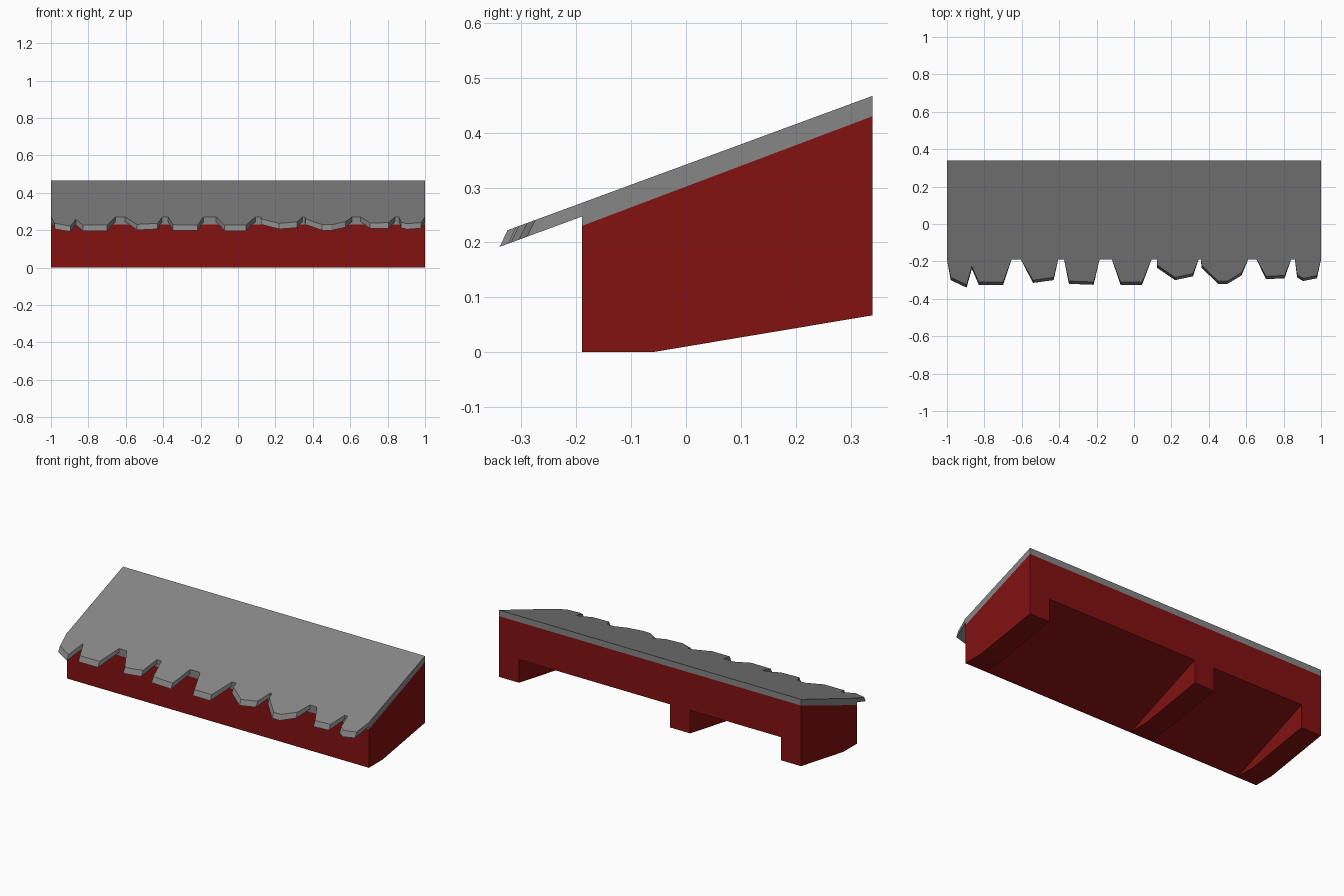
import bpy, bmesh

if "Cube" in bpy.data.objects:
    bpy.data.objects.remove(bpy.data.objects["Cube"], do_unlink=True)

FRONT, BACK = -0.19, 0.34      # depth of the body
SLOPE = 0.368                  # pitch of the roof


def material(name, colour):
    m = bpy.data.materials.new(name)
    m.use_nodes = True
    m.diffuse_color = colour
    m.node_tree.nodes["Principled BSDF"].inputs["Base Color"].default_value = colour
    return m


def make(name, bm, mat):
    bmesh.ops.recalc_face_normals(bm, faces=bm.faces)
    mesh = bpy.data.meshes.new(name)
    bm.to_mesh(mesh)
    bm.free()
    mesh.materials.append(mat)
    ob = bpy.data.objects.new(name, mesh)
    bpy.context.collection.objects.link(ob)
    return ob


def extrude_x(name, profile, x0, x1, mat):
    """Solid from a (y, z) profile running from x0 to x1."""
    bm = bmesh.new()
    face = bm.faces.new([bm.verts.new((x0, y, z)) for y, z in profile])
    new = bmesh.ops.extrude_face_region(bm, geom=[face], use_keep_orig=True)["geom"]
    verts = [g for g in new if isinstance(g, bmesh.types.BMVert)]
    bmesh.ops.translate(bm, verts=verts, vec=(x1 - x0, 0, 0))
    return make(name, bm, mat)


def roof_z(y):
    return 0.272 + SLOPE * (y - FRONT)


grey = material("roof grey", (0.24, 0.24, 0.24, 1))
red = material("dark red", (0.225, 0.0055, 0.0055, 1))

# Red body
body = extrude_x("body", [(FRONT, 0), (-0.06, 0), (BACK, 0.067), (BACK, 0.43), (FRONT, 0.23)],
                 -1, 1, red)

# Wedge recesses underneath, leaving three ribs
for x0, x1 in [(-0.867, -0.266), (-0.133, 0.867)]:
    cutter = extrude_x("recess_cutter", [(-0.434, -0.1), (0.4, 0.229), (0.4, -0.1)], x0, x1, red)
    cutter.hide_render = True
    mod = body.modifiers.new("recess", "BOOLEAN")
    mod.operation, mod.solver, mod.object = "DIFFERENCE", "EXACT", cutter
    bpy.context.view_layer.objects.active = body
    bpy.ops.object.modifier_apply(modifier=mod.name)
    bpy.data.objects.remove(cutter, do_unlink=True)

# Sloping roof slab
extrude_x("roof_slab", [(FRONT, 0.23), (BACK, 0.43), (BACK, roof_z(BACK)), (FRONT, roof_z(FRONT))],
          -1, 1, grey)

# Ragged eave teeth: root start, root end, then tip points (x, y)
teeth = [
    (-1, -0.655, [(-0.98, -0.3), (-0.895, -0.34), (-0.867, -0.24), (-0.83, -0.325), (-0.7, -0.325)]),
    (-0.605, -0.405, [(-0.54, -0.315), (-0.43, -0.3)]),
    (-0.374, -0.184, [(-0.348, -0.32), (-0.216, -0.325)]),
    (-0.118, 0.094, [(-0.072, -0.325), (0.043, -0.325)]),
    (0.122, 0.345, [(0.124, -0.235), (0.22, -0.3), (0.315, -0.28)]),
    (0.357, 0.61, [(0.362, -0.235), (0.45, -0.32), (0.5, -0.32), (0.575, -0.275)]),
    (0.655, 0.84, [(0.706, -0.295), (0.805, -0.29)]),
    (0.86, 1, [(0.872, -0.285), (0.904, -0.305), (0.978, -0.29)]),
]
for i, (a, b, tips) in enumerate(teeth):
    bm = bmesh.new()
    outline = [(a, FRONT, 0)] + [(x, y, 0.015) for x, y in tips] + [(b, FRONT, 0)]
    low = [bm.verts.new((x, y, roof_z(y) - 0.025)) for x, y, lean in outline]
    top = [bm.verts.new((x, y + lean, roof_z(y + lean))) for x, y, lean in outline]
    bm.faces.new(low)
    bm.faces.new(top[::-1])
    for k in range(len(outline) - 1):
        bm.faces.new([low[k], top[k], top[k + 1], low[k + 1]])
    make(f"eave_tooth_{i + 1}", bm, grey)
